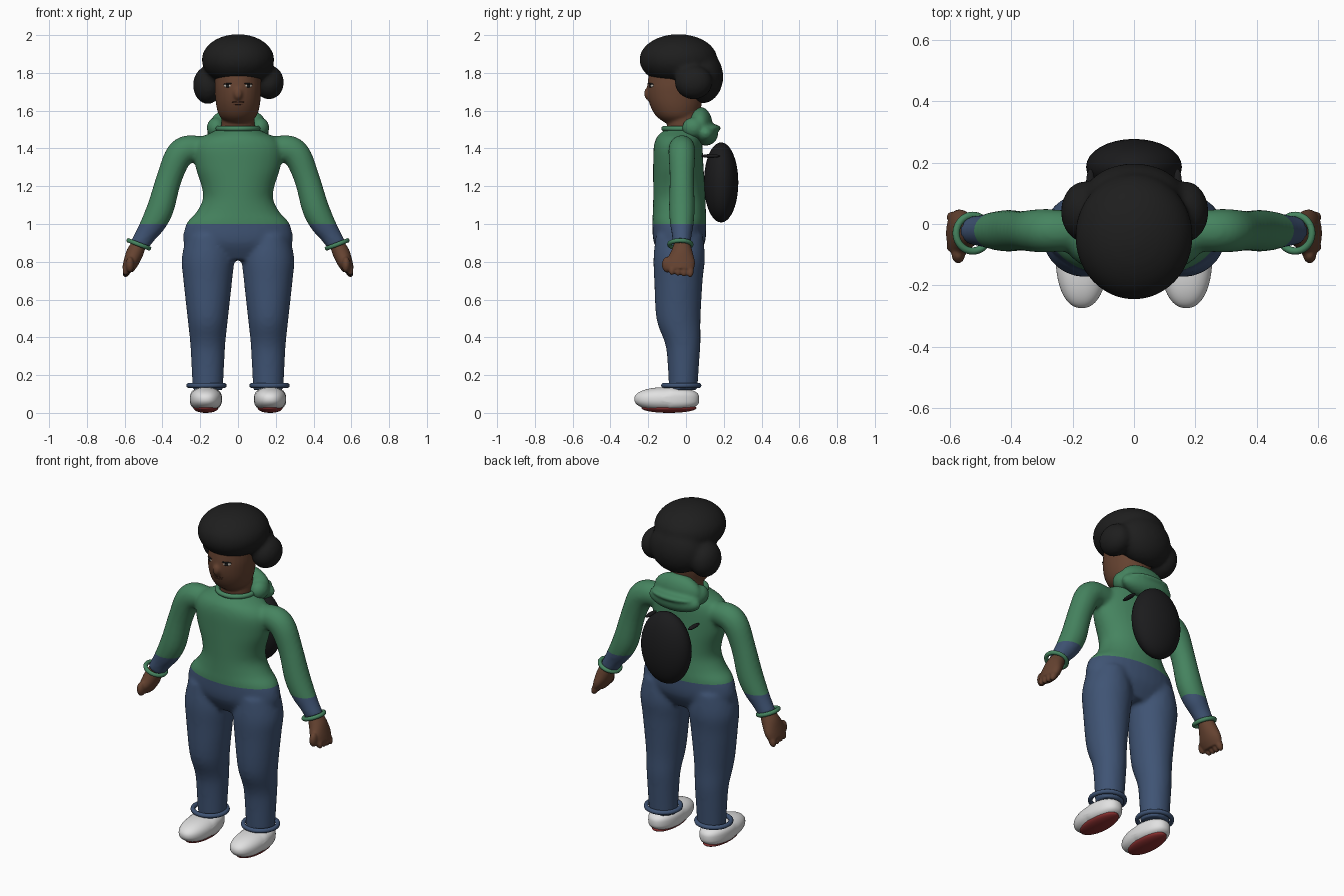
import bpy, bmesh, math
from mathutils import Matrix, Vector

default_cube = bpy.data.objects.get("Cube")
if default_cube:
    bpy.data.objects.remove(default_cube, do_unlink=True)


def material(name, red, green, blue):
    mat = bpy.data.materials.new(name)
    mat.use_nodes = True
    mat.diffuse_color = (red, green, blue, 1)
    mat.node_tree.nodes["Principled BSDF"].inputs["Base Color"].default_value = (red, green, blue, 1)
    return mat


KNIT = material("green knit", 0.06, 0.23, 0.115)
DENIM = material("blue denim", 0.05, 0.088, 0.175)
SKIN = material("brown skin", 0.13, 0.055, 0.03)
HAIR = material("black hair", 0.013, 0.013, 0.013)
BAG = material("black bag", 0.011, 0.011, 0.012)
WHITE = material("white shoe", 0.75, 0.75, 0.75)
SOLE = material("red sole", 0.26, 0.03, 0.03)
LIP = material("dark lip", 0.06, 0.022, 0.014)
EYE = material("eye white", 0.5, 0.47, 0.42)


def finish(name, mesh, *mats):
    """Link a mesh as a smooth shaded object."""
    mesh.materials.clear()
    for mat in mats:
        mesh.materials.append(mat)
    for poly in mesh.polygons:
        poly.use_smooth = True
    obj = bpy.data.objects.new(name, mesh)
    bpy.context.collection.objects.link(obj)
    return obj


def to_mesh(bm, name):
    bmesh.ops.recalc_face_normals(bm, faces=bm.faces[:])
    mesh = bpy.data.meshes.new(name)
    bm.to_mesh(mesh)
    bm.free()
    return mesh


def ball(bm, center, radii, turn=0, lean=0):
    """Add an ellipsoid, turned about z and leaned about y."""
    place = (Matrix.Translation(center) @ Matrix.Rotation(turn, 4, 'Z')
             @ Matrix.Rotation(lean, 4, 'Y') @ Matrix.Diagonal((*radii, 1)))
    return bmesh.ops.create_uvsphere(bm, u_segments=32, v_segments=20, radius=1, matrix=place)


def loft(bm, keys, sides=32, steps=4):
    """Skin smoothly through rings of (x, y, z, radius x, radius y, tilt in degrees)."""
    keys = [Vector(k) for k in keys]
    rows = []
    for i in range(len(keys) - 1):
        a, b = keys[max(i - 1, 0)], keys[i]
        c, d = keys[i + 1], keys[min(i + 2, len(keys) - 1)]
        for s in range(steps):
            t = s / steps
            rows.append(b + (c - a) * (t / 2) + (a * 2 - b * 5 + c * 4 - d) * (t * t / 2)
                        + (b * 3 - a - c * 3 + d) * (t ** 3 / 2))
    rows.append(keys[-1])
    rings = []
    for x, y, z, rx, ry, tilt in rows:
        ring = []
        for j in range(sides):
            angle = math.tau * j / sides
            across = rx * math.cos(angle)
            ring.append(bm.verts.new((x + across * math.cos(math.radians(tilt)),
                                      y + ry * math.sin(angle),
                                      z + across * math.sin(math.radians(tilt)))))
        rings.append(ring)
    for low, high in zip(rings, rings[1:]):
        for j in range(sides):
            k = (j + 1) % sides
            bm.faces.new((low[j], low[k], high[k], high[j]))
    bm.faces.new(rings[0])
    bm.faces.new(rings[-1])


def upright(rows, x=0):
    """Turn (z, half width, front y, back y) rows into level rings."""
    return [(x, (f + b) / 2, z, w, (b - f) / 2, 0) for z, w, f, b in rows]


def blend(bm, name, voxel, rounds):
    """Fuse overlapping volumes into one soft skin."""
    obj = finish(name, to_mesh(bm, name))
    remesh = obj.modifiers.new("fuse", 'REMESH')
    remesh.mode = 'VOXEL'
    remesh.voxel_size = voxel
    soften = obj.modifiers.new("soften", 'SMOOTH')
    soften.factor = 0.5
    soften.iterations = rounds
    graph = bpy.context.evaluated_depsgraph_get()
    mesh = bpy.data.meshes.new_from_object(obj.evaluated_get(graph))
    bpy.data.objects.remove(obj, do_unlink=True)
    return mesh


def ring(name, center, major, minor, mat, lean=0):
    bpy.ops.mesh.primitive_torus_add(location=center, rotation=(0, lean, 0), major_radius=major,
                                     minor_radius=minor, major_segments=40, minor_segments=10)
    obj = bpy.context.object
    obj.name = name
    obj.data.materials.append(mat)
    bpy.ops.object.shade_smooth()


def solid(name, mat, *args, **kwargs):
    bm = bmesh.new()
    ball(bm, *args, **kwargs)
    return finish(name, to_mesh(bm, name), mat)


SIDES = (("left", 1), ("right", -1))

# Clothed body: torso, sleeves and legs fused, then parted at the waist
body = bmesh.new()
loft(body, upright([(0.81, 0.22, -0.12, 0.05), (0.9, 0.288, -0.17, 0.1), (1.0, 0.274, -0.178, 0.107),
                    (1.06, 0.222, -0.176, 0.106), (1.13, 0.187, -0.174, 0.103), (1.2, 0.193, -0.174, 0.1),
                    (1.3, 0.225, -0.174, 0.093), (1.4, 0.235, -0.172, 0.088), (1.455, 0.2, -0.158, 0.085),
                    (1.485, 0.14, -0.13, 0.085), (1.5, 0.11, -0.11, 0.08)]))
for side, s in SIDES:
    loft(body, [(s * x, -0.022, z, r, r * 0.95, s * tilt) for x, z, r, tilt in (
        (0.14, 1.395, 0.06, 88), (0.25, 1.4, 0.073, 72), (0.315, 1.36, 0.074, 42), (0.365, 1.24, 0.068, 24),
        (0.408, 1.09, 0.072, 24), (0.45, 1.0, 0.066, 27), (0.49, 0.94, 0.055, 27), (0.525, 0.885, 0.05, 25))])
    for x, rows in ((0.16, [(0.12, 0.08, -0.09, 0.06), (0.3, 0.089, -0.1, 0.072), (0.38, 0.094, -0.115, 0.077),
                            (0.5, 0.107, -0.157, 0.077), (0.7, 0.129, -0.168, 0.088),
                            (0.82, 0.138, -0.172, 0.1), (0.94, 0.11, -0.16, 0.09)]),):
        loft(body, upright(rows, s * x))
clothes = blend(body, "clothes", 0.012, 6)
for name, mat, upper in (("sweater", KNIT, True), ("jeans", DENIM, False)):
    bm = bmesh.new()
    bm.from_mesh(clothes)
    bmesh.ops.bisect_plane(bm, geom=bm.verts[:] + bm.edges[:] + bm.faces[:], plane_co=(0, 0, 1),
                           plane_no=(0, 0, 1), clear_inner=upper, clear_outer=not upper)
    half = bpy.data.meshes.new(name)
    bm.to_mesh(half)
    bm.free()
    finish(name, half, mat)

# Collar and hood lying behind the neck
ring("collar", (0, -0.012, 1.505), 0.105, 0.014, KNIT)
hood = bmesh.new()
ball(hood, (0, 0.075, 1.525), (0.15, 0.065, 0.095))
ball(hood, (0, 0.105, 1.48), (0.165, 0.065, 0.065))
ball(hood, (0, 0.125, 1.508), (0.135, 0.06, 0.022))
for side, s in SIDES:
    ball(hood, (s * 0.115, 0.04, 1.51), (0.05, 0.06, 0.055))
finish("hood", blend(hood, "hood", 0.009, 5), KNIT)

# Head and neck
head = bmesh.new()
loft(head, upright([(1.535, 0.06, -0.11, 0.03), (1.57, 0.097, -0.157, 0.06), (1.62, 0.114, -0.187, 0.08),
                    (1.68, 0.121, -0.203, 0.09), (1.75, 0.123, -0.203, 0.1), (1.85, 0.11, -0.18, 0.1),
                    (1.92, 0.06, -0.1, 0.05)]))
loft(head, upright([(1.47, 0.092, -0.1, 0.08), (1.55, 0.088, -0.1, 0.08), (1.64, 0.085, -0.1, 0.08)]))
ball(head, (0, -0.2, 1.69), (0.024, 0.022, 0.034))
finish("head", blend(head, "head", 0.008, 4), SKIN)

# Face details
for side, s in SIDES:
    turn = s * math.radians(30)
    solid(side + "_eye", EYE, (s * 0.055, -0.183, 1.732), (0.023, 0.008, 0.01), turn)
    solid(side + "_iris", HAIR, (s * 0.054, -0.187, 1.732), (0.012, 0.007, 0.011), turn)
    solid(side + "_eyelid", HAIR, (s * 0.056, -0.186, 1.742), (0.026, 0.007, 0.004), turn, s * 0.1)
solid("upper_lip", LIP, (0, -0.188, 1.646), (0.034, 0.009, 0.004))
solid("lower_lip", LIP, (0, -0.185, 1.634), (0.028, 0.009, 0.004))

# Full rounded hair with side puffs
hair = bmesh.new()
ball(hair, (0, -0.04, 1.87), (0.192, 0.207, 0.135))
ball(hair, (0, 0.085, 1.78), (0.165, 0.112, 0.142))
ball(hair, (0.165, 0.04, 1.75), (0.078, 0.1, 0.09))
ball(hair, (-0.16, 0.04, 1.735), (0.078, 0.1, 0.1))
finish("hair", blend(hair, "hair", 0.013, 5), HAIR)

# Backpack with short strap ends
solid("backpack", BAG, (0, 0.186, 1.22), (0.156, 0.091, 0.212))
for side, s in SIDES:
    solid(side + "_strap", BAG, (s * 0.142, 0.13, 1.36), (0.014, 0.05, 0.01))

for side, s in SIDES:
    # Loosely closed hand: palm, curled fingers and thumb
    hand = bmesh.new()
    loft(hand, [(s * x, y, z, rx, ry, s * 22) for x, y, z, rx, ry in (
        (0.52, -0.02, 0.9, 0.037, 0.042), (0.545, -0.023, 0.85, 0.045, 0.058),
        (0.567, -0.03, 0.795, 0.04, 0.078), (0.585, -0.03, 0.755, 0.03, 0.07))])
    for i in range(4):
        ball(hand, (s * 0.588, 0.022 - i * 0.032, 0.75 + 0.004 * i), (0.02, 0.019, 0.034), lean=-s * 0.4)
    ball(hand, (s * 0.572, -0.098, 0.785), (0.022, 0.03, 0.042))
    finish(side + "_hand", blend(hand, "hand", 0.006, 3), SKIN)
    ring(side + "_sleeve_cuff", (s * 0.525, -0.03, 0.892), 0.058, 0.012, KNIT, -s * math.radians(21))

    # Trouser hem, shoe with a denim tongue, and sole
    ring(side + "_trouser_hem", (s * 0.167, -0.025, 0.145), 0.094, 0.013, DENIM)
    shoe = bmesh.new()
    bmesh.ops.create_uvsphere(shoe, u_segments=64, v_segments=40, radius=1)
    for v in shoe.verts:
        x, y, z = (math.copysign(abs(c) ** 0.9, c) for c in v.co)
        if y > 0:
            z = math.copysign(abs(z) ** 0.75, z)
        v.co = (s * 0.17 + x * 0.085, -0.102 + y * 0.172, 0.073 + z * 0.063)
    for face in shoe.faces:
        spot = face.calc_center_median()
        face.material_index = int(spot.z > 0.1 and spot.y > -0.2
                                  and abs(spot.x - s * 0.17) < 0.025 + 0.25 * (spot.y + 0.2))
    finish(side + "_shoe", to_mesh(shoe, "shoe"), WHITE, DENIM)
    solid(side + "_sole", SOLE, (s * 0.17, -0.09, 0.026), (0.066, 0.145, 0.026))
